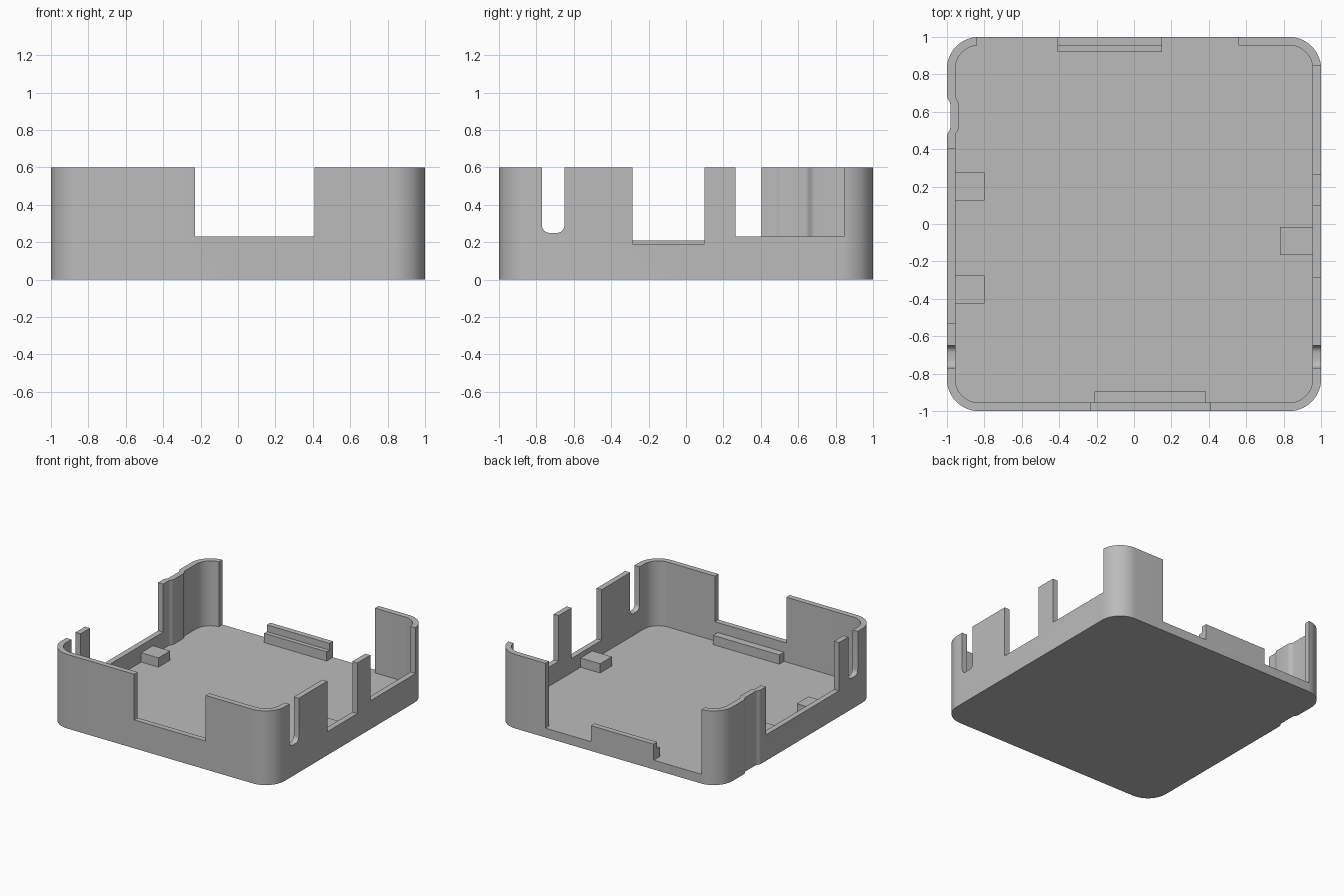
import bpy, bmesh, math

cube = bpy.data.objects.get("Cube")
if cube:
    bpy.data.objects.remove(cube, do_unlink=True)

WALL, FLOOR, HEIGHT, RADIUS = 0.045, 0.075, 0.6, 0.17
TAB_TOP = 0.15

grey = bpy.data.materials.new("plain grey")
grey.use_nodes = True
colour = (0.5, 0.5, 0.5, 1)
grey.diffuse_color = colour
grey.node_tree.nodes["Principled BSDF"].inputs["Base Color"].default_value = colour


def extrude(name, points, depth):
    """Solid from a closed 3D outline swept along a vector."""
    bm = bmesh.new()
    face = bm.faces.new([bm.verts.new(p) for p in points])
    swept = bmesh.ops.extrude_face_region(bm, geom=[face])["geom"]
    verts = [v for v in swept if isinstance(v, bmesh.types.BMVert)]
    bmesh.ops.translate(bm, verts=verts, vec=depth)
    bmesh.ops.recalc_face_normals(bm, faces=bm.faces)
    mesh = bpy.data.meshes.new(name)
    bm.to_mesh(mesh)
    bm.free()
    mesh.materials.append(grey)
    obj = bpy.data.objects.new(name, mesh)
    bpy.context.collection.objects.link(obj)
    return obj


def box(name, x, y, z):
    corners = [(x[0], y[0]), (x[1], y[0]), (x[1], y[1]), (x[0], y[1])]
    return extrude(name, [(a, b, z[0]) for a, b in corners], (0, 0, z[1] - z[0]))


def cut(target, cutter):
    mod = target.modifiers.new("cut", "BOOLEAN")
    mod.operation, mod.solver, mod.object = "DIFFERENCE", "EXACT", cutter
    bpy.context.view_layer.objects.active = target
    bpy.ops.object.modifier_apply(modifier=mod.name)
    bpy.data.objects.remove(cutter, do_unlink=True)


def arc(cx, cy, r, start, steps):
    angles = [math.radians(start + 90 * i / steps) for i in range(steps + 1)]
    return [(cx + r * math.cos(a), cy + r * math.sin(a)) for a in angles]


def outline(inset):
    """Rounded square with a shallow finger dent in the left-hand side of the plan."""
    c, r = 1 - RADIUS, RADIUS - inset
    pts = []
    for i, (sx, sy) in enumerate([(1, 1), (-1, 1), (-1, -1), (1, -1)]):
        pts += arc(sx * c, sy * c, r, 90 * i, 14)
        if i == 1:
            # Smooth S-curves into and out of the dent
            ramp = [0.5 - 0.5 * math.cos(math.pi * k / 6) for k in range(7)]
            pts += [(-1 + inset + 0.018 * t, 0.685 - 0.045 * k / 6) for k, t in enumerate(ramp)]
            pts += [(-1 + inset + 0.018 * t, 0.47 + 0.045 * (6 - k) / 6)
                    for k, t in enumerate(reversed(ramp))]
    return pts


# Tray body: solid outline, then the cavity
tray = extrude("tray_body", [(x, y, 0) for x, y in outline(0)], (0, 0, HEIGHT))
cut(tray, extrude("cavity", [(x, y, FLOOR) for x, y in outline(WALL)], (0, 0, 1)))

# Openings in the walls: x range, y range, sill height
openings = [
    ((-0.23, 0.41), (-1.1, -0.9), 0.23),     # front
    ((0.9, 1.1), (-0.285, 0.10), 0.19),      # +x side, middle
    ((0.9, 1.1), (0.265, 0.845), 0.23),      # +x side, rear
    ((-1.1, -0.9), (-0.53, 0.405), 0.21),    # -x side
    ((-0.84, 0.56), (0.9, 1.1), 0.205),      # back, above the raised sill
    ((-0.84, -0.41), (0.9, 1.1), FLOOR),     # back, down to the floor
    ((0.15, 0.56), (0.9, 1.1), FLOOR),
]
for x, y, sill in openings:
    cut(tray, box("opening", x, y, (sill, 1)))

# Round-bottomed slots through both side walls
slot = arc(-0.73, 0.29, 0.04, 180, 6) + arc(-0.69, 0.29, 0.04, 270, 6)
slot += [(-0.65, 1), (-0.77, 1)]
for x in (-1.1, 0.9):
    cut(tray, extrude("slot", [(x, y, z) for y, z in slot], (0.2, 0, 0)))

# Support tabs and ledges standing on the floor
tabs = {
    "side_tab_rear": ((-0.965, -0.80), (0.125, 0.275)),
    "side_tab_front": ((-0.965, -0.80), (-0.425, -0.275)),
    "side_tab_opposite": ((0.78, 0.965), (-0.165, -0.015)),
    "front_ledge": ((-0.21, 0.385), (-0.965, -0.895)),
    "back_ledge": ((-0.41, 0.15), (0.92, 0.957)),
}
for name, (x, y) in tabs.items():
    box(name, x, y, (FLOOR - 0.01, TAB_TOP))

# Smooth the rounded corners, keep real edges sharp
bpy.ops.object.select_all(action="DESELECT")
tray.select_set(True)
bpy.context.view_layer.objects.active = tray
bpy.ops.object.shade_smooth_by_angle(angle=math.radians(30))
